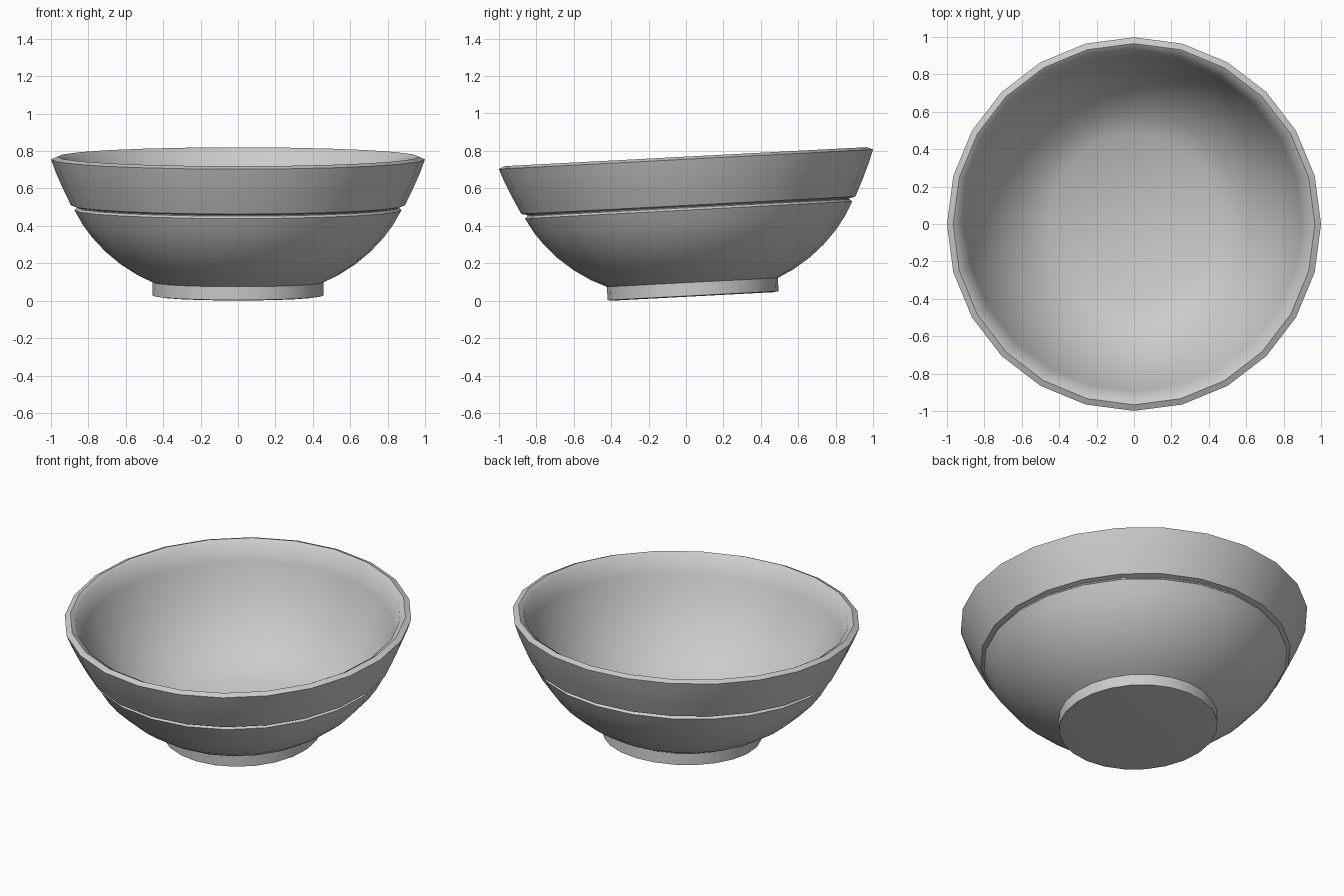
import bpy, bmesh, math

if "Cube" in bpy.data.objects:
    bpy.data.objects.remove(bpy.data.objects["Cube"])

SIDES = 24


def lathe(name, profile, sharp=50):
    """Spin a (radius, height) profile around z; radius 0 closes to a pole."""
    bm = bmesh.new()
    rings = []
    for r, z in profile:
        if r == 0:
            rings.append([bm.verts.new((0, 0, z))] * SIDES)
        else:
            rings.append([bm.verts.new((r * math.cos(math.tau * i / SIDES),
                                        r * math.sin(math.tau * i / SIDES), z))
                          for i in range(SIDES)])
    for a, b in zip(rings, rings[1:]):
        for i in range(SIDES):
            j = (i + 1) % SIDES
            bm.faces.new(list(dict.fromkeys((a[i], a[j], b[j], b[i]))))
    bmesh.ops.recalc_face_normals(bm, faces=bm.faces)
    mesh = bpy.data.meshes.new(name)
    bm.to_mesh(mesh)
    bm.free()
    ob = bpy.data.objects.new(name, mesh)
    bpy.context.collection.objects.link(ob)
    bpy.ops.object.select_all(action='DESELECT')
    ob.select_set(True)
    bpy.context.view_layer.objects.active = ob
    bpy.ops.object.shade_smooth_by_angle(angle=math.radians(sharp))
    return ob


# Bowl: foot, lower body, groove, upper band, rim, then the inside surface
bowl = lathe("bowl", [
    (0, 0), (0.43, 0), (0.457, 0.004), (0.457, 0.075),          # foot
    (0.54, 0.115), (0.63, 0.173), (0.71, 0.24), (0.78, 0.315),
    (0.83, 0.383), (0.875, 0.462),                              # lower body
    (0.86, 0.474), (0.862, 0.48), (0.893, 0.487),               # groove
    (0.94, 0.585), (0.975, 0.665), (1.0, 0.733),                # upper band
    (0.967, 0.747), (0.935, 0.728),                             # rim
    (0.90, 0.63), (0.85, 0.50), (0.77, 0.365), (0.68, 0.255),
    (0.57, 0.165), (0.45, 0.105), (0, 0.085),                   # inside
])

# The whole bowl leans three degrees towards the front
bowl.rotation_euler = (math.radians(3), 0, 0)
bowl.location = (0, 0.038, 0.0235)
